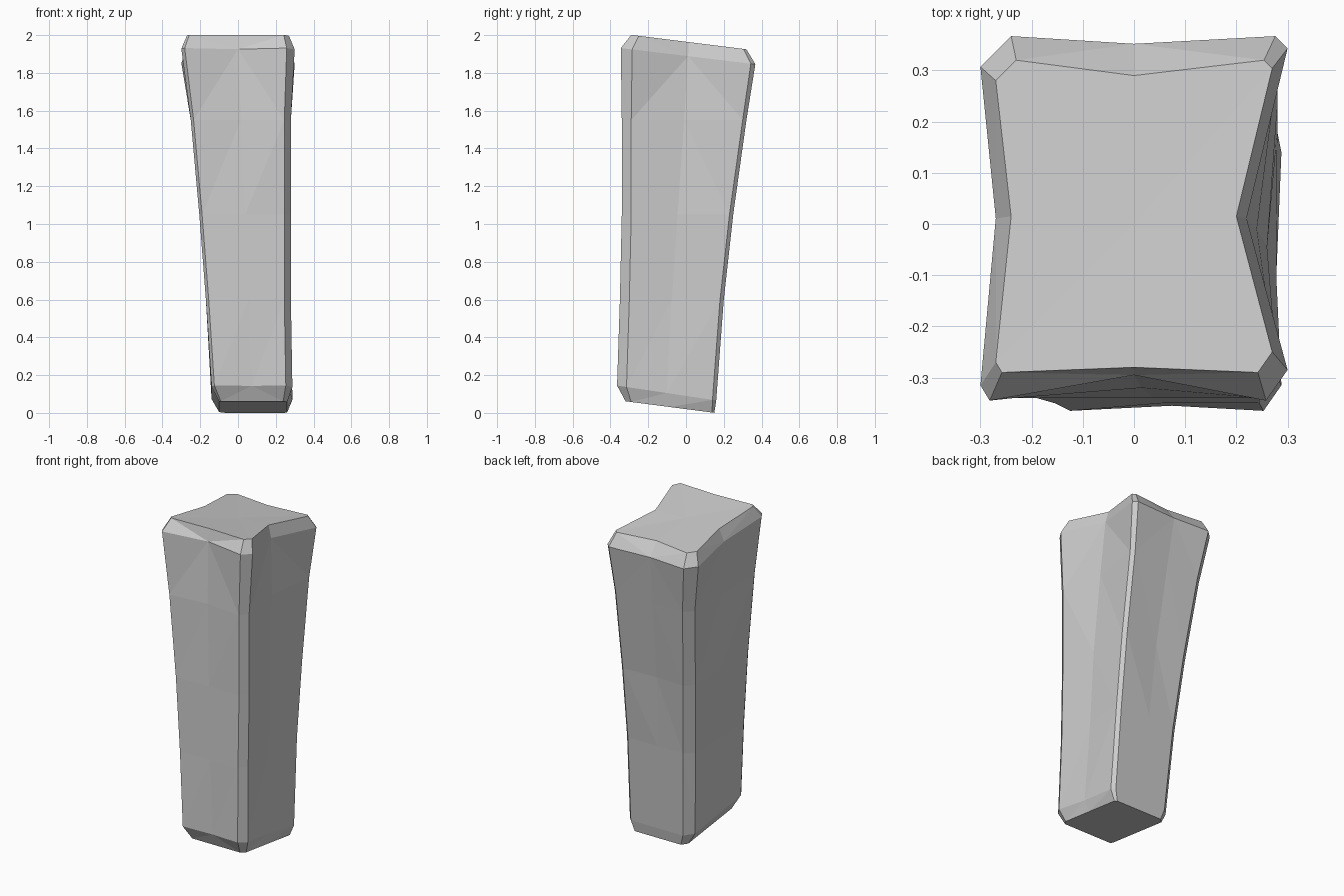
import bpy, bmesh

if "Cube" in bpy.data.objects:
    bpy.data.objects.remove(bpy.data.objects["Cube"], do_unlink=True)

stone = bpy.data.materials.new("grey_stone")
stone.use_nodes = True
colour = (0.6, 0.6, 0.6, 1)
stone.diffuse_color = colour
stone.node_tree.nodes["Principled BSDF"].inputs["Base Color"].default_value = colour


def ring(bm, z, tilt, left, right, front, back, cut, dents):
    """Four-sided section with cut corners and a dented middle on each side."""
    df, dr, db, dl = dents
    mid_x, mid_y = (left + right) / 2, (front + back) / 2
    fl, fr, br, bl = (cut * k for k in (0.5, 1, 0.4, 1))
    points = (
        (left + fl * 0.6, front), (mid_x, front + df), (right - fr * 0.7, front),
        (right, front + fr), (right - dr, mid_y), (right, back - br),
        (right - br, back), (mid_x, back - db), (left + bl, back),
        (left, back - bl), (left + dl, mid_y), (left, front + fl),
    )
    return [bm.verts.new((x, y, z + tilt * y)) for x, y in points]


# Sections from the foot to the top
sections = (
    (0.02, -0.13, -0.10, 0.26, -0.32, 0.15, 0.03, (0, 0, 0, 0)),
    (0.09, -0.15, -0.14, 0.288, -0.365, 0.16, 0.05, (0.01, 0.01, 0, 0)),
    (0.6, 0, -0.17, 0.28, -0.35, 0.2, 0.05, (0, 0.02, 0, 0)),
    (1.05, 0, -0.205, 0.28, -0.34, 0.25, 0.05, (0, 0.02, 0.01, 0)),
    (1.55, 0, -0.25, 0.28, -0.34, 0.32, 0.05, (0.02, 0.04, 0.01, 0.01)),
    (1.89, -0.12, -0.30, 0.30, -0.345, 0.367, 0.06, (0.05, 0.08, 0.015, 0.03)),
    (1.965, -0.125, -0.27, 0.27, -0.29, 0.32, 0.04, (0.01, 0.07, 0.03, 0.03)),
)

bm = bmesh.new()
rings = [ring(bm, *s) for s in sections]
for low, high in zip(rings, rings[1:]):
    for i in range(len(low)):
        j = (i + 1) % len(low)
        bm.faces.new((low[i], low[j], high[j], high[i]))

# Flat foot and a slightly uneven top
bm.faces.new(rings[0][::-1])
centre = bm.verts.new((0, 0, 1.96))
for a, b in zip(rings[-1], rings[-1][1:] + rings[-1][:1]):
    bm.faces.new((a, b, centre))
bmesh.ops.triangulate(bm, faces=[f for f in bm.faces if len(f.verts) == 4])
bmesh.ops.recalc_face_normals(bm, faces=bm.faces)

mesh = bpy.data.meshes.new("stone_pillar")
bm.to_mesh(mesh)
bm.free()
mesh.materials.append(stone)
pillar = bpy.data.objects.new("stone_pillar", mesh)
bpy.context.collection.objects.link(pillar)
